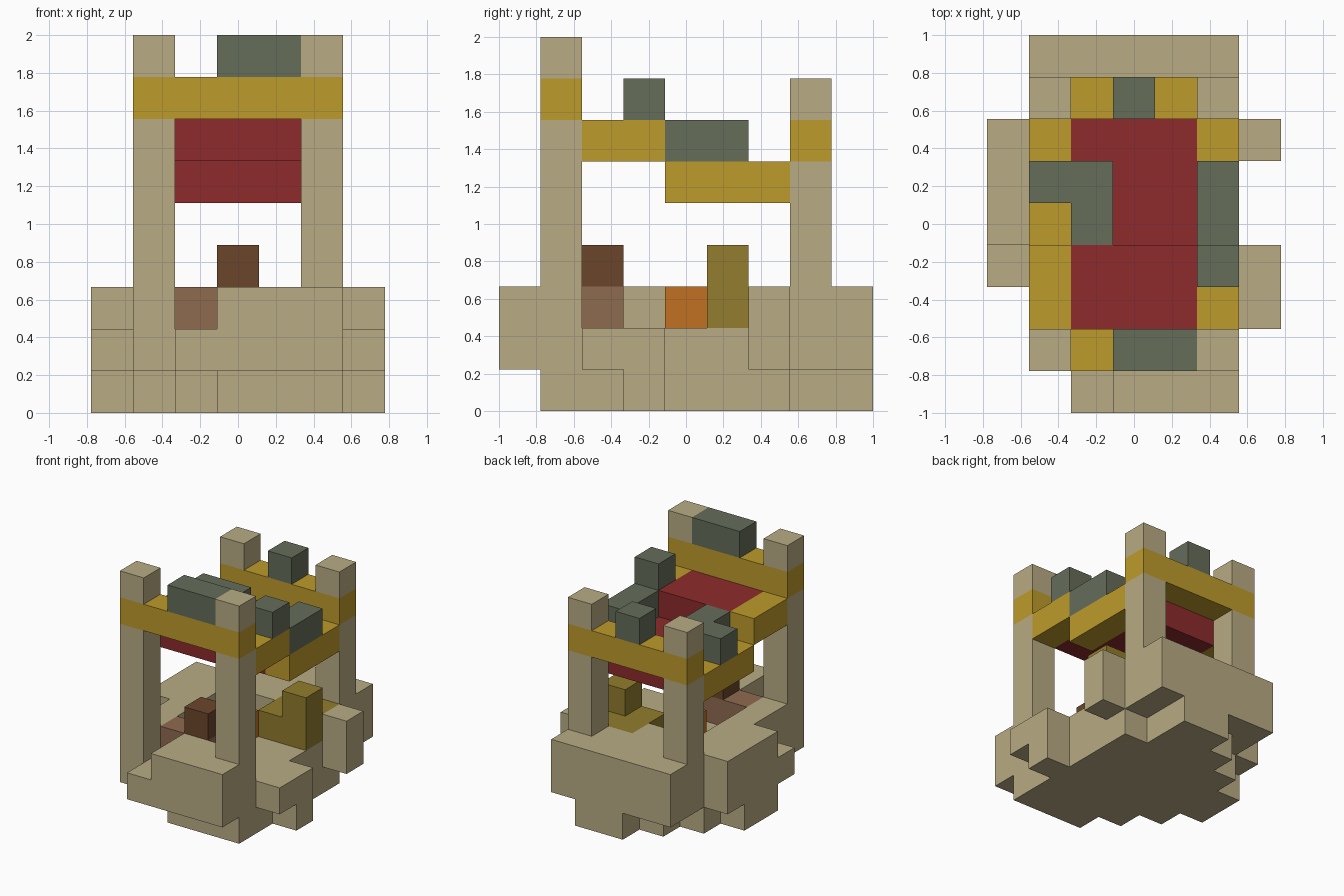
import bpy
import bmesh
from mathutils import Vector

cube = bpy.data.objects.get("Cube")
if cube:
    bpy.data.objects.remove(cube, do_unlink=True)

U = 2 / 9                          # block size
ORIGIN = Vector((-3.5, -4.5, 0))   # grid corner, in blocks


def material(name, rgb):
    m = bpy.data.materials.new(name)
    m.use_nodes = True
    m.diffuse_color = (*rgb, 1)
    m.node_tree.nodes["Principled BSDF"].inputs["Base Color"].default_value = (*rgb, 1)
    return m


stone = material("sandstone", (0.479, 0.407, 0.231))
gold = material("gold", (0.515, 0.328, 0.025))
red = material("red", (0.270, 0.024, 0.025))
moss = material("grey green", (0.130, 0.153, 0.102))
brown = material("dark brown", (0.147, 0.061, 0.024))
pink = material("dusty brown", (0.275, 0.147, 0.080))
orange = material("orange", (0.533, 0.165, 0.015))
olive = material("olive", (0.287, 0.205, 0.026))


def block(xs, ys, zs):
    """Cells of a box; each argument is an inclusive (first, last) pair."""
    return {(x, y, z)
            for x in range(xs[0], xs[1] + 1)
            for y in range(ys[0], ys[1] + 1)
            for z in range(zs[0], zs[1] + 1)}


def build(name, cells, mat):
    """Outer skin of a set of unit cells."""
    bm = bmesh.new()
    for cell in cells:
        centre = Vector(cell) + Vector((0.5, 0.5, 0.5)) + ORIGIN
        for axis in range(3):
            for side in (-1, 1):
                n = Vector((0, 0, 0))
                n[axis] = side
                if tuple(int(c + d) for c, d in zip(cell, n)) in cells:
                    continue
                a = Vector((0, 0, 0))
                a[(axis + 1) % 3] = 0.5
                b = n.cross(a)
                mid = centre + n / 2
                bm.faces.new([bm.verts.new((mid + p) * U)
                              for p in (-a - b, a - b, a + b, b - a)])
    bmesh.ops.remove_doubles(bm, verts=bm.verts, dist=U / 100)
    mesh = bpy.data.meshes.new(name)
    bm.to_mesh(mesh)
    bm.free()
    mesh.materials.append(mat)
    obj = bpy.data.objects.new(name, mesh)
    bpy.context.collection.objects.link(obj)
    return obj


# Rounded island: spans of x for each row of y, one list per layer
bottom = {1: (3, 5), 2: (2, 5), 3: (1, 6), 4: (0, 5), 5: (0, 5),
          6: (1, 5), 7: (2, 4), 8: (3, 4)}
middle = {0: (2, 5), 1: (1, 5), 2: (1, 6), 3: (0, 6), 4: (0, 5),
          5: (0, 5), 6: (0, 6), 7: (1, 5), 8: (1, 5)}
island = set()
for level, rows in enumerate((bottom, middle)):
    for y, span in rows.items():
        island |= block(span, (y, y), (level, level))

# Raised rim around the sunken floor
rim = [((3, 5), (0, 1)), ((1, 1), (1, 3)), ((0, 1), (4, 5)),
       ((0, 3), (6, 6)), ((6, 6), (6, 6)), ((1, 5), (7, 8))]
for xs, ys in rim:
    island |= block(xs, ys, (2, 2))
build("island_base", island, stone)

# Posts with caps, and the beams that pass through them
for end, y, top in (("front", 1, 7), ("back", 7, 6)):
    for side, x in (("right", 1), ("left", 5)):
        build(f"{end}_{side}_post", block((x, x), (y, y), (3, top - 1)), stone)
        build(f"{end}_{side}_post_cap", block((x, x), (y, y), (top + 1, top + 1)), stone)
    build(f"{end}_beam", block((1, 5), (y, y), (top, top)), gold)

# Stepped side beams
for side, x in (("right", 1), ("left", 5)):
    build(f"{side}_side_beam",
          block((x, x), (2, 3), (6, 6)) | block((x, x), (4, 6), (5, 5)), gold)

# Stepped canopy
build("canopy", block((2, 4), (2, 3), (6, 6)) | block((2, 4), (4, 6), (5, 5)), red)

# Moss on the roof
build("front_moss", block((3, 4), (1, 1), (8, 8)), moss)
build("back_moss", block((3, 3), (7, 7), (7, 7)), moss)
build("right_moss", block((2, 2), (4, 5), (6, 6)) | block((1, 1), (5, 5), (6, 6)), moss)
build("left_moss", block((5, 5), (3, 3), (7, 7)) | block((5, 5), (4, 5), (6, 6)), moss)

# Things on the sunken floor
build("bench", block((2, 3), (2, 2), (2, 2)), pink)
build("bench_crate", block((3, 3), (2, 2), (3, 3)), brown)
build("fire", block((3, 3), (4, 4), (2, 2)), orange)
build("hay_seat", block((4, 5), (5, 6), (2, 2)) | block((5, 5), (5, 5), (3, 3)), olive)
